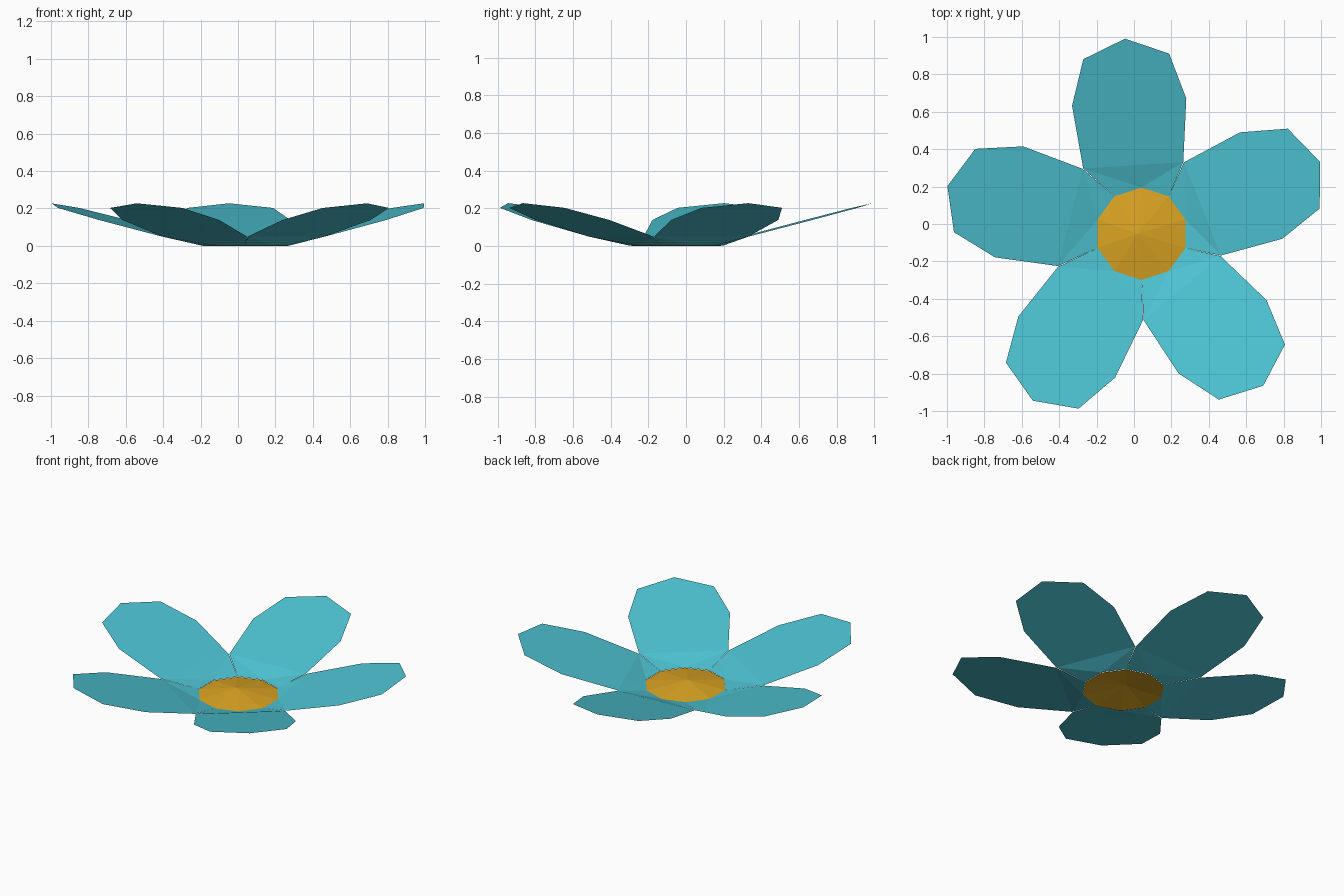
import bpy, math
from mathutils import Vector

if "Cube" in bpy.data.objects:
    bpy.data.objects.remove(bpy.data.objects["Cube"])


def material(name, rgb):
    m = bpy.data.materials.new(name)
    m.diffuse_color = (*rgb, 1)
    m.use_nodes = True
    m.node_tree.nodes["Principled BSDF"].inputs["Base Color"].default_value = m.diffuse_color
    return m


def mesh_object(name, verts, faces, mat):
    me = bpy.data.meshes.new(name)
    me.from_pydata([tuple(v) for v in verts], [], faces)
    me.materials.append(mat)
    ob = bpy.data.objects.new(name, me)
    bpy.context.collection.objects.link(ob)
    return ob


teal = material("petal teal", (0.075, 0.55, 0.65))
gold = material("centre gold", (0.70, 0.37, 0.016))

BLOOM = Vector((0.02, -0.057, 0))   # centre of the petal ring
DISC = Vector((0.04, -0.052, 0))    # the gold centre sits slightly off


def ring(deg):
    a = math.radians(deg)
    return DISC + Vector((0.247 * math.cos(a), 0.247 * math.sin(a), 0.002))


# Gold centre: a shallow ten-sided cone
rim = [ring(90 + 36 * k) for k in range(10)]
rim = [Vector((v.x, v.y, 0)) for v in rim]
mesh_object("flower_centre", rim + [Vector((0.02, -0.052, 0.04))],
            [(k, (k + 1) % 10, 10) for k in range(10)], gold)

# Petal half outline: distance along the axis, half width
HALF = [(0.372, 0.268), (0.71, 0.306), (0.955, 0.23)]
OUTLINE = ([(a, -b) for a, b in HALF] + [(1.05, 0)]
           + [(a, b) for a, b in reversed(HALF)])

for k in range(5):
    turn = math.radians(93.7 + 72 * k)
    u = Vector((math.cos(turn), math.sin(turn), 0))
    w = Vector((-u.y, u.x, 0))
    # Flat blade, rising outward
    verts = [BLOOM + u * a + w * b + Vector((0, 0, 0.05 + 0.262 * (a - 0.372)))
             for a, b in OUTLINE]
    # Base joining the blade to the rim of the centre
    verts += [ring(90 + 72 * k + d) for d in (-36, 0, 36)]
    mesh_object(f"petal_{k + 1}", verts,
                [tuple(range(7)), (7, 0, 8), (8, 0, 6), (8, 6, 9)], teal)
